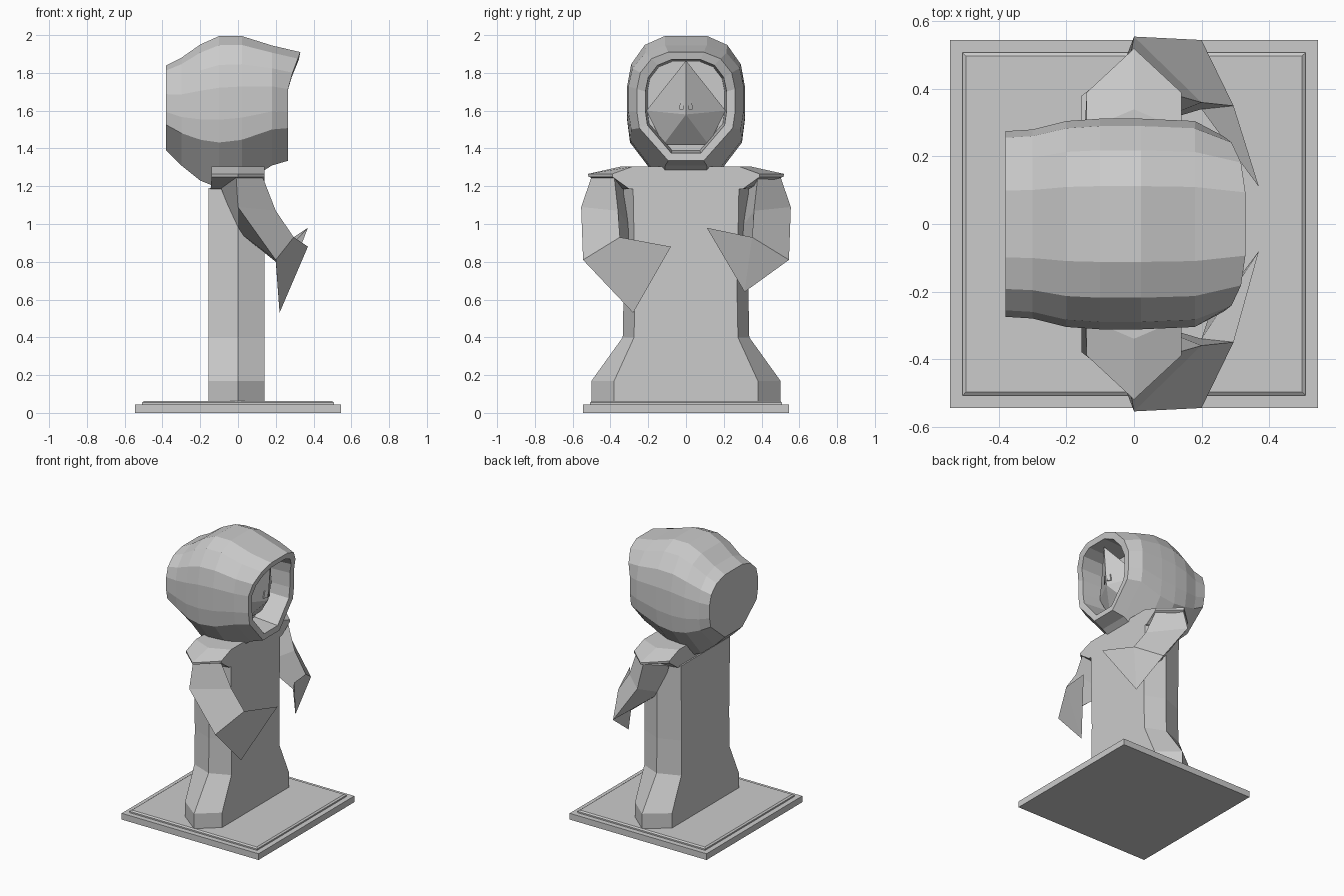
import bpy
import bmesh

cube = bpy.data.objects.get("Cube")
if cube:
    bpy.data.objects.remove(cube, do_unlink=True)

GREY = (0.6, 0.6, 0.6, 1)
grey = bpy.data.materials.new("stone_grey")
grey.use_nodes = True
grey.diffuse_color = GREY
grey.node_tree.nodes["Principled BSDF"].inputs["Base Color"].default_value = GREY


def finish(name, bm):
    bmesh.ops.recalc_face_normals(bm, faces=bm.faces)
    mesh = bpy.data.meshes.new(name)
    bm.to_mesh(mesh)
    bm.free()
    mesh.materials.append(grey)
    obj = bpy.data.objects.new(name, mesh)
    bpy.context.scene.collection.objects.link(obj)
    return obj


def loft(name, rings):
    """Skin a list of equal-length rings and cap both ends."""
    bm = bmesh.new()
    loops = [[bm.verts.new(p) for p in ring] for ring in rings]
    n = len(loops[0])
    for a, b in zip(loops, loops[1:]):
        for i in range(n):
            j = (i + 1) % n
            bm.faces.new((a[i], a[j], b[j], b[i]))
    bm.faces.new(loops[0])
    bm.faces.new(loops[-1])
    return finish(name, bm)


def solid(name, points, faces):
    """Small faceted solid from named points; each letter is a corner."""
    bm = bmesh.new()
    verts = {k: bm.verts.new(p) for k, p in points.items()}
    for face in faces.split():
        bm.faces.new([verts[k] for k in face])
    return finish(name, bm)


# Stepped square base
def square(s, z):
    return [(-s, -s, z), (s, -s, z), (s, s, z), (-s, s, z)]


loft("base_slab", [square(0.545, 0), square(0.545, 0.045)])
loft("base_step", [square(0.508, 0.04), square(0.508, 0.055), square(0.497, 0.063)])


# Robe with six-sided section, flared foot and pointed shoulder cape
def hexagon(z, inner, outer, back=-0.155, front=0.14):
    return [(front, -inner, z), (front, inner, z), (0, outer, z),
            (back, inner, z), (back, -inner, z), (0, -outer, z)]


loft("robe", [
    hexagon(0.055, 0.38, 0.5), hexagon(0.17, 0.38, 0.5),
    hexagon(0.4, 0.275, 0.335), hexagon(0.65, 0.27, 0.33),
    hexagon(1.19, 0.28, 0.33),
])
loft("shoulder_cape", [
    hexagon(1.185, 0.3, 0.33, -0.145), hexagon(1.25, 0.39, 0.515, -0.14),
    hexagon(1.265, 0.39, 0.52, -0.14), hexagon(1.305, 0.28, 0.34, -0.14),
])


# Sleeves: shoulder P Q R, elbow E F G, cuff D C K, drooping hem A B
def sleeve(name, side, hem_low, hem_tip):
    points = {
        "P": (-0.01, 0.5, 1.25), "Q": (0.13, 0.38, 1.25), "R": (-0.09, 0.32, 1.19),
        "E": (0, 0.555, 1.09), "F": (0.2, 0.36, 1.07), "G": (0, 0.28, 0.96),
        "D": (0.2, 0.545, 0.81), "C": (0.295, 0.35, 0.93), "K": (0.2, 0.34, 0.8),
        "A": hem_low, "B": hem_tip,
    }
    points = {k: (x, side * y, z) for k, (x, y, z) in points.items()}
    solid(name, points,
          "PQR PQFE QRGF RPEG EFCD FGKC GEDK DKA KBA CBK CDA CAB")


sleeve("right_sleeve", -1, (0.22, 0.28, 0.53), (0.37, 0.08, 0.88))
sleeve("left_sleeve", 1, (0.24, 0.31, 0.64), (0.37, 0.11, 0.98))


# Hood: one section shape swept along x, folded back in to form the cavity
HALF = [(0.36, 1), (0.7, 0.94), (0.93, 0.81), (1, 0.66),
        (1, 0.45), (0.95, 0.3), (0.36, 0)]
SECTION = HALF + [(-u, v) for u, v in reversed(HALF)]


def hood_ring(x, top, bottom, half_width, brim=0.0):
    return [(x + brim * max(0, (v - 0.7) / 0.3), u * half_width,
             bottom + v * (top - bottom)) for u, v in SECTION]


loft("hood", [
    hood_ring(-0.38, 1.84, 1.39, 0.275),
    hood_ring(-0.3, 1.88, 1.31, 0.28),
    hood_ring(-0.2, 1.95, 1.23, 0.305),
    hood_ring(-0.1, 1.995, 1.19, 0.312),
    hood_ring(0.02, 1.995, 1.21, 0.312),
    hood_ring(0.18, 1.945, 1.31, 0.305),
    hood_ring(0.265, 1.91, 1.335, 0.26, 0.065),
    hood_ring(0.262, 1.87, 1.375, 0.215, 0.06),
    hood_ring(0.08, 1.86, 1.39, 0.205),
])

# Pointed mask inside the hood
solid("face_mask", {
    "T": (0.26, 0, 1.865), "N": (0.24, 0, 1.58), "L": (0.12, 0.21, 1.6),
    "R": (0.12, -0.21, 1.6), "l": (0.1, 0.12, 1.42), "r": (0.1, -0.12, 1.42),
    "b": (0.06, 0, 1.7),
}, "TRN TNL NRr Nrl NlL TLb TbR Llb lrb rRb")

# Slit eyes as thin slanted plates beside the mask ridge
for side, name in ((-1, "right_eye"), (1, "left_eye")):
    def eye_ring(lift):
        return [(0.245 - 0.6 * y + lift, side * y, z) for y, z in
                ((0.012, 1.605), (0.036, 1.605), (0.03, 1.655), (0.018, 1.655))]
    loft(name, [eye_ring(0), eye_ring(0.008)])
